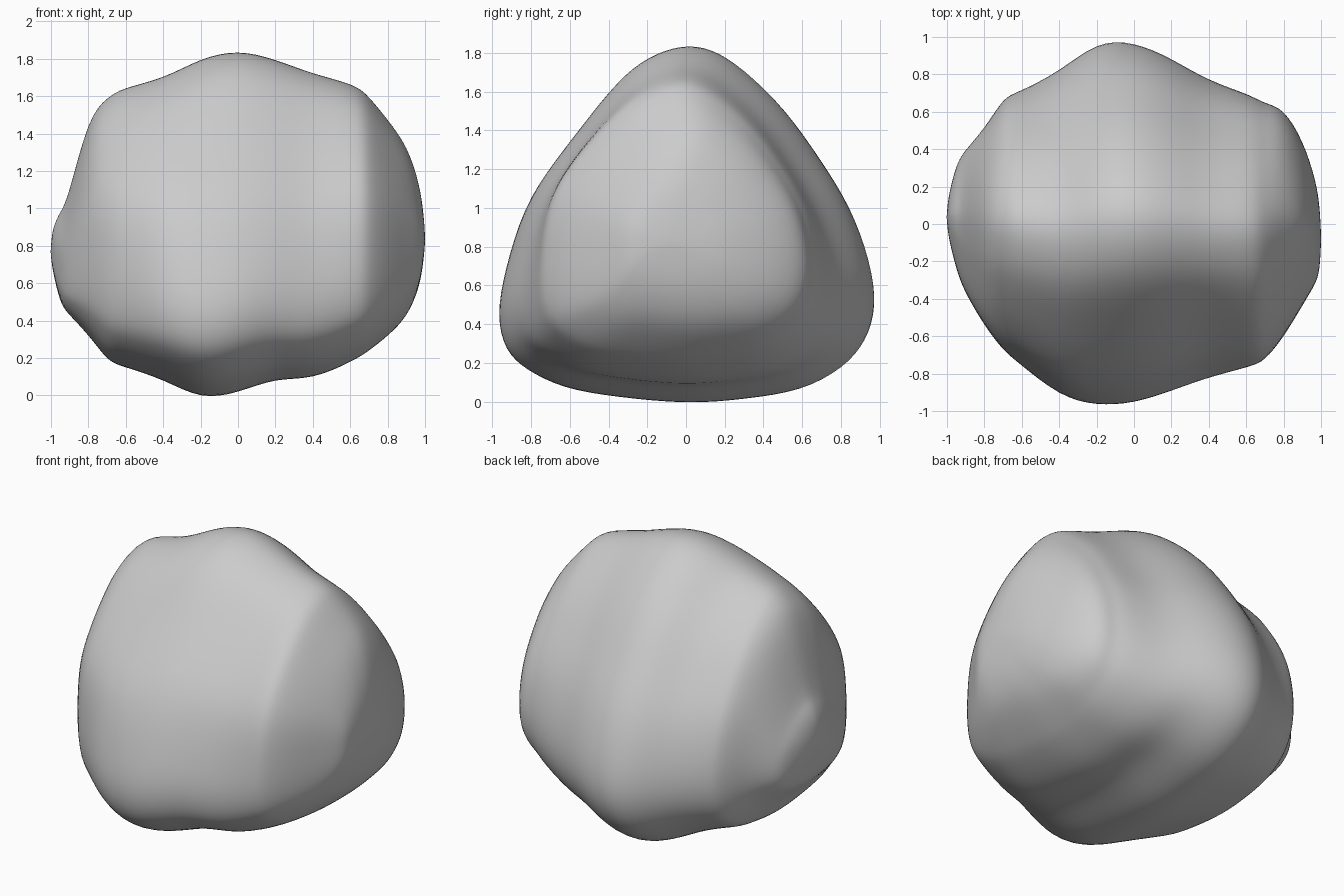
import bpy, bmesh, math
from mathutils import Vector

if "Cube" in bpy.data.objects:
    bpy.data.objects.remove(bpy.data.objects["Cube"])

# rounded-triangle cross-section (y, z), as seen from the right
SECTION = [(-.03, 1.83), (.13, 1.81), (.3, 1.7), (.5, 1.5), (.68, 1.25), (.83, 1.0),
           (.93, .73), (.96, .5), (.91, .32), (.79, .18), (.58, .07), (.3, .02),
           (0, 0), (-.35, .03), (-.62, .08), (-.81, .17), (-.92, .28), (-.96, .46),
           (-.92, .7), (-.82, 1.0), (-.68, 1.23), (-.53, 1.43), (-.36, 1.64), (-.2, 1.77)]

# outline along the length: x, y min, y max, z min, z max
STATIONS = [(-.99, -.08, .16, .66, .9), (-.95, -.23, .3, .51, .98), (-.9, -.36, .39, .43, 1.1),
            (-.8, -.53, .51, .32, 1.44), (-.7, -.66, .65, .2, 1.58), (-.6, -.75, .71, .15, 1.64),
            (-.4, -.9, .82, .08, 1.7), (-.2, -.96, .95, .0, 1.79), (0, -.95, .96, .02, 1.83),
            (.2, -.89, .88, .08, 1.79), (.4, -.82, .77, .1, 1.72), (.6, -.76, .69, .18, 1.66),
            (.7, -.71, .64, .24, 1.59), (.8, -.59, .59, .32, 1.47), (.9, -.43, .43, .43, 1.32),
            (.965, -.32, .24, .58, 1.13), (.992, -.25, .1, .72, .97)]


def sharpen(rows, closed):
    """Push points outward so the subdivided surface passes through them."""
    pts = [list(r) for r in rows]
    n = len(rows)
    for _ in range(3):
        old = [list(p) for p in pts]
        for i in range(n) if closed else range(1, n - 1):
            a, b, c = old[i - 1], old[i], old[(i + 1) % n]
            pts[i] = [v + t - (u + 4 * v + w) / 6 for u, v, w, t in zip(a, b, c, rows[i])]
    return pts


section = sharpen(SECTION, True)
stations = sharpen(STATIONS, False)


def ring(bm, x, y0, y1, z0, z1):
    """One section fitted to its outline; the upper flanks swell towards the ends."""
    verts = []
    for y, z in section:
        swell = 0
        if .55 < z < 1.8:
            side = .15 if y < 0 else .08
            swell = side * min(1, x * x / .5) * math.sin(math.pi * (z - .55) / 1.25)
        y, z = y * (1 + swell), .75 + (z - .75) * (1 + swell)
        verts.append(bm.verts.new((x, y0 + (y + .96) / 1.92 * (y1 - y0), z0 + z / 1.83 * (z1 - z0))))
    return verts


# loft the sections and close both ends with a fan
bm = bmesh.new()
rings = [ring(bm, *s) for s in stations]
n = len(section)
for a, b in zip(rings, rings[1:]):
    for i in range(n):
        j = (i + 1) % n
        bm.faces.new((a[i], a[j], b[j], b[i]))
for r, x in ((rings[0], -1.004), (rings[-1], 1.002)):
    c = sum((v.co for v in r), Vector()) / n
    tip = bm.verts.new((x, c.y, c.z))
    for i in range(n):
        bm.faces.new((tip, r[i], r[(i + 1) % n]))
bmesh.ops.recalc_face_normals(bm, faces=bm.faces)

mesh = bpy.data.meshes.new("boulder")
bm.to_mesh(mesh)
bm.free()
mesh.shade_smooth()
boulder = bpy.data.objects.new("boulder", mesh)
bpy.context.collection.objects.link(boulder)

# soften the surface
sub = boulder.modifiers.new("soften", 'SUBSURF')
sub.levels = sub.render_levels = 2
